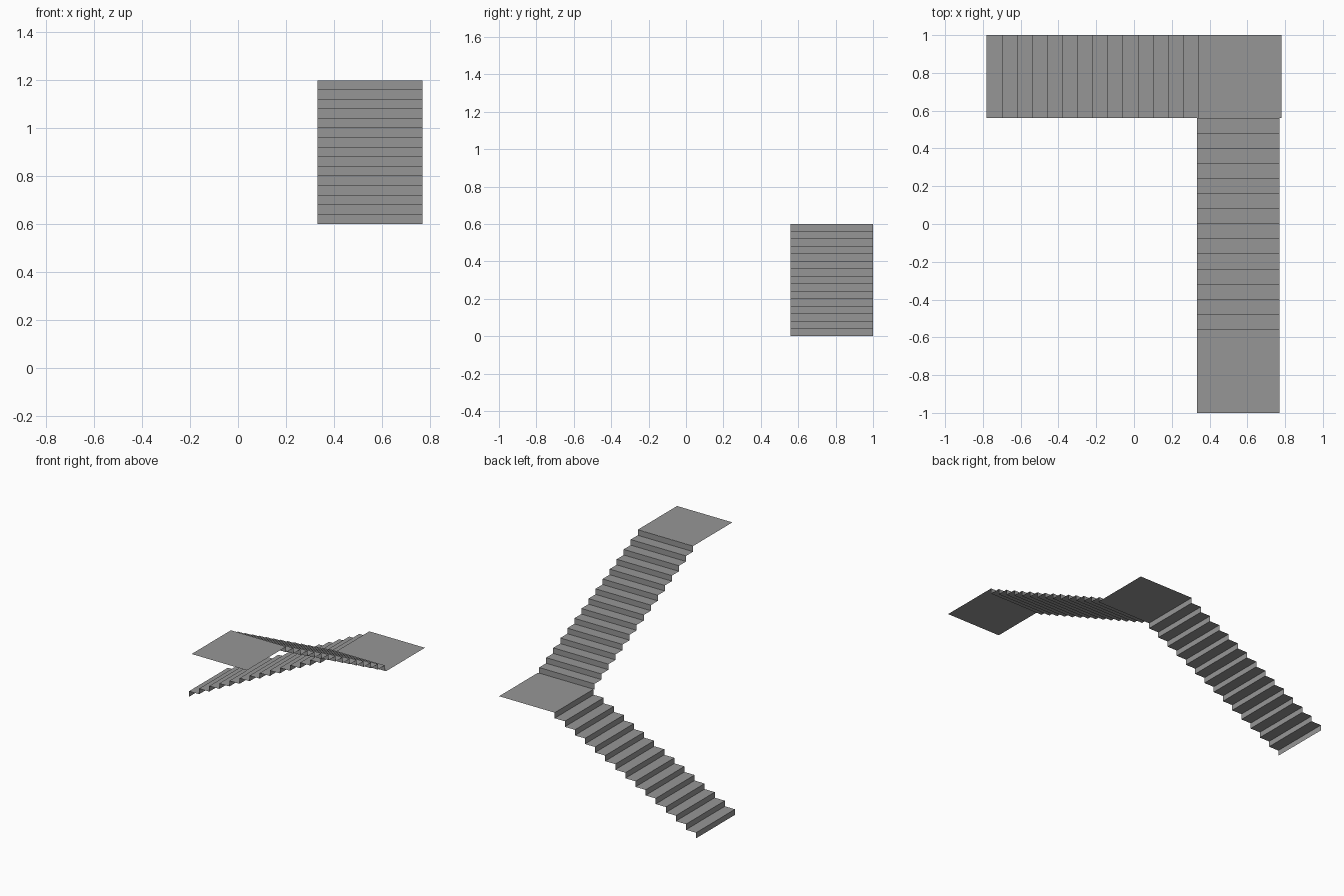
import bpy
import bmesh
from mathutils import Vector

cube = bpy.data.objects.get("Cube")
if cube:
    bpy.data.objects.remove(cube, do_unlink=True)

grey = bpy.data.materials.new("concrete_grey")
grey.use_nodes = True
colour = (0.305, 0.305, 0.305, 1)
grey.diffuse_color = colour
grey.node_tree.nodes["Principled BSDF"].inputs["Base Color"].default_value = colour

STEPS = 14
RISE = 0.04


def sheet(name, path, across):
    """Sweep an open path sideways into a thin folded sheet."""
    bm = bmesh.new()
    rows = [(bm.verts.new(p), bm.verts.new(p + across)) for p in path]
    for (a, b), (c, d) in zip(rows, rows[1:]):
        bm.faces.new((a, c, d, b))
    mesh = bpy.data.meshes.new(name)
    bm.to_mesh(mesh)
    bm.free()
    mesh.materials.append(grey)
    obj = bpy.data.objects.new(name, mesh)
    bpy.context.collection.objects.link(obj)


def flight(name, start, tread, across):
    """Alternate risers and treads, ending with a riser up to the landing."""
    point = Vector(start)
    path = [point.copy()]
    for step in range(STEPS + 1):
        point.z += RISE
        path.append(point.copy())
        if step < STEPS:
            point += Vector(tread)
            path.append(point.copy())
    sheet(name, path, Vector(across))


def landing(name, start, along, across):
    start = Vector(start)
    sheet(name, [start, start + Vector(along)], Vector(across))


# Lower flight climbs towards +x, to the corner landing
flight("lower_flight", (-0.78, 0.56, 0), (0.08, 0, 0), (0, 0.44, 0))
landing("corner_landing", (0.34, 0.56, 0.6), (0.44, 0, 0), (0, 0.44, 0))

# Upper flight turns towards -y, to the top landing
flight("upper_flight", (0.333, 0.56, 0.6), (0, -0.0797, 0), (0.438, 0, 0))
landing("top_landing", (0.333, -0.556, 1.2), (0, -0.444, 0), (0.438, 0, 0))
